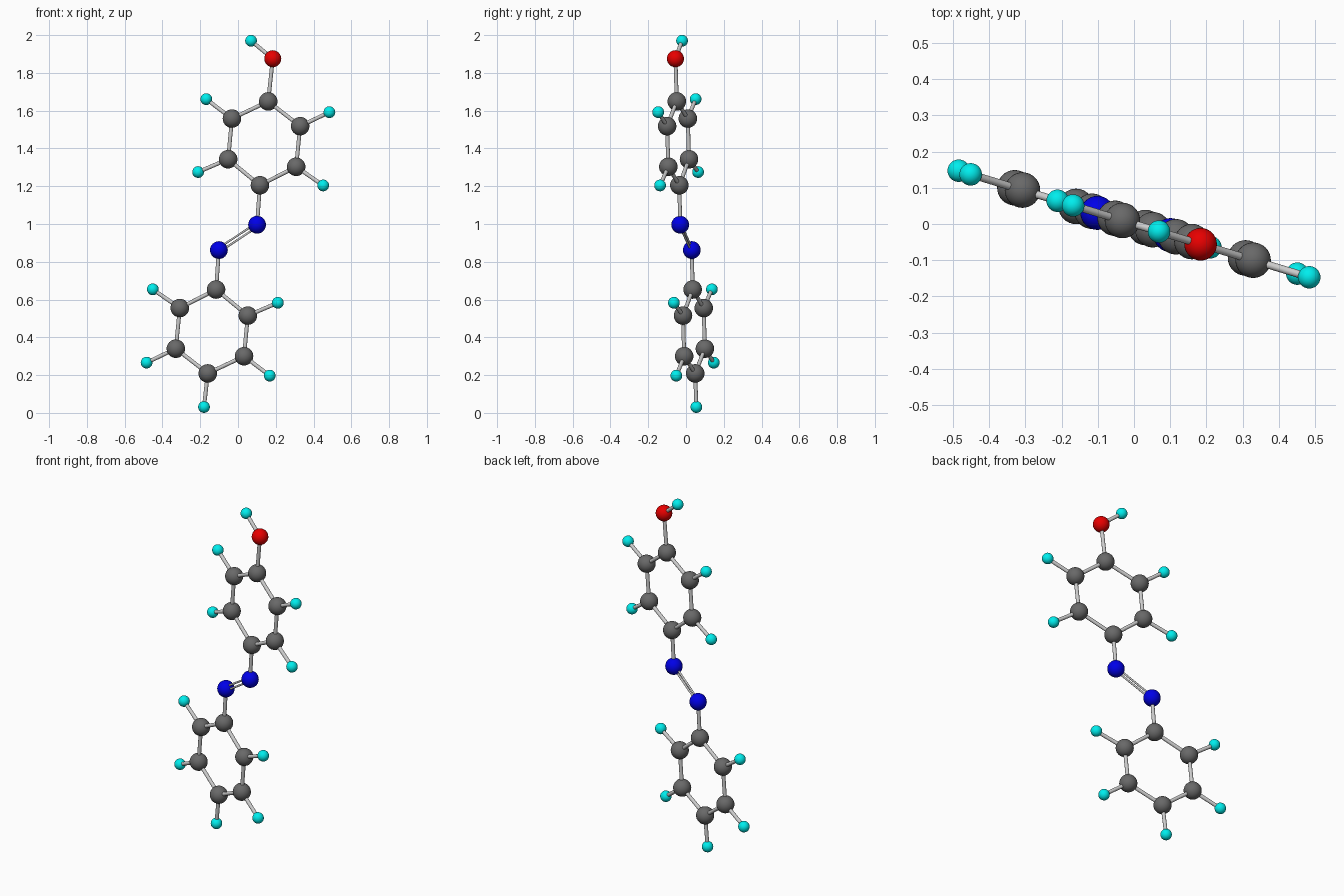
import bpy
import math
from mathutils import Vector

if "Cube" in bpy.data.objects:
    bpy.data.objects.remove(bpy.data.objects["Cube"])

MID = 0.929                                  # height of the point-symmetry centre
SLOPE = -0.304                               # the flat molecule is turned about z
RADIUS = {"carbon": 0.049, "nitrogen": 0.047, "oxygen": 0.045, "hydrogen": 0.031}
COLOUR = {"carbon": (0.14, 0.14, 0.14, 1), "nitrogen": (0.0, 0.0, 0.8, 1),
          "oxygen": (0.8, 0.0, 0.0, 1), "hydrogen": (0.0, 0.85, 0.85, 1)}

mats = {}
for kind, colour in COLOUR.items():
    mats[kind] = bpy.data.materials.new(kind + "_colour")
    mats[kind].diffuse_color = colour


def atom(kind, name, x, z):
    p = Vector((x, SLOPE * x, z))
    bpy.ops.mesh.primitive_uv_sphere_add(segments=32, ring_count=16,
                                         radius=RADIUS[kind], location=p)
    ob = bpy.context.object
    ob.name = name
    ob.data.materials.append(mats[kind])
    bpy.ops.object.shade_smooth()
    return p


def bond(name, a, b, radius=0.0105):
    d = b - a
    bpy.ops.mesh.primitive_cylinder_add(vertices=16, radius=radius, depth=d.length,
                                        location=(a + b) / 2)
    ob = bpy.context.object
    ob.name = name
    ob.rotation_mode = 'QUATERNION'
    ob.rotation_quaternion = d.to_track_quat('Z', 'Y')
    bpy.ops.object.shade_smooth_by_angle(angle=math.radians(40))


# Ring carbons (x, z), starting beside the nitrogen, and their hydrogens
ring = [(0.116, 1.205), (0.308, 1.303), (0.329, 1.518),
        (0.160, 1.649), (-0.032, 1.558), (-0.052, 1.343)]
ring_h = {1: (0.451, 1.204), 2: (0.484, 1.592),
          4: (-0.168, 1.661), 5: (-0.211, 1.275)}

nitrogens, carbons = {}, {}
for side, s in (("upper", 1), ("lower", -1)):
    def turn(p):
        return (s * p[0], MID + s * (p[1] - MID))

    # Ring
    cs = [atom("carbon", f"{side}_carbon_{i}", *turn(p)) for i, p in enumerate(ring)]
    for i in range(6):
        bond(f"{side}_ring_bond_{i}", cs[i], cs[(i + 1) % 6])
    for i, p in ring_h.items():
        h = atom("hydrogen", f"{side}_hydrogen_{i}", *turn(p))
        bond(f"{side}_hydrogen_bond_{i}", cs[i], h)

    # Nitrogen joining the ring to the bridge
    n = atom("nitrogen", f"{side}_nitrogen", *turn((0.101, 0.996)))
    bond(f"{side}_nitrogen_bond", cs[0], n)
    nitrogens[side], carbons[side] = n, cs

# Double bond: two thin rods side by side in the molecule plane
a, b = nitrogens["lower"], nitrogens["upper"]
normal = Vector((-SLOPE, 1, 0)).normalized()
shift = (b - a).cross(normal).normalized() * 0.010
bond("double_bond_a", a + shift, b + shift, 0.0055)
bond("double_bond_b", a - shift, b - shift, 0.0055)

# Hydroxyl group on top, single hydrogen at the bottom
oxygen = atom("oxygen", "oxygen", 0.184, 1.875)
bond("oxygen_bond", carbons["upper"][3], oxygen)
tip = atom("hydrogen", "hydroxyl_hydrogen", 0.069, 1.970)
bond("hydroxyl_bond", oxygen, tip)
foot = atom("hydrogen", "bottom_hydrogen", -0.180, 0.031)
bond("bottom_hydrogen_bond", carbons["lower"][3], foot)

for m in bpy.data.materials:
    if m.users and not m.is_grease_pencil:
        m.use_nodes = True
        m.node_tree.nodes["Principled BSDF"].inputs["Base Color"].default_value = m.diffuse_color
